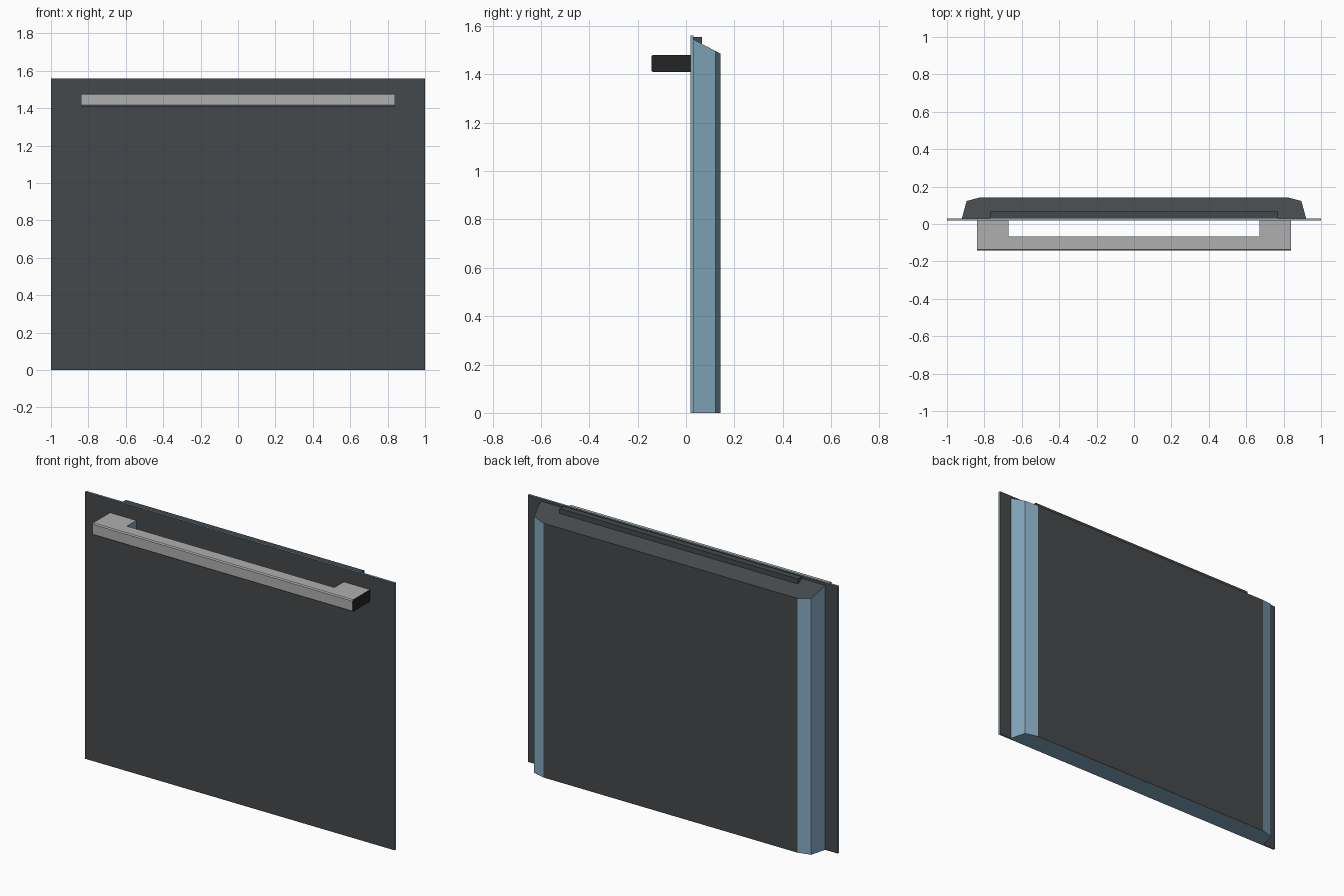
import bpy, bmesh

if "Cube" in bpy.data.objects:
    bpy.data.objects.remove(bpy.data.objects["Cube"])


def material(name, rgb):
    m = bpy.data.materials.new(name)
    m.diffuse_color = (*rgb, 1)
    m.use_nodes = True
    m.node_tree.nodes["Principled BSDF"].inputs["Base Color"].default_value = m.diffuse_color
    return m


DARK = material("dark_enamel", (0.06, 0.065, 0.07))
BLUE = material("blue_steel", (0.23, 0.40, 0.53))
BLACK = material("black_cap", (0.017, 0.017, 0.017))
GREY = material("grey_metal", (0.43, 0.43, 0.43))


def prism(name, outline, z0, top, mats, pick, bevel=None):
    """Extrude an (x, y) outline from z0 up to top(y); pick chooses a material per face."""
    bm = bmesh.new()
    low = [bm.verts.new((x, y, z0)) for x, y in outline]
    high = [bm.verts.new((x, y, top(y))) for x, y in outline]
    bm.faces.new(low)
    bm.faces.new(high)
    n = len(outline)
    for i in range(n):
        j = (i + 1) % n
        bm.faces.new((low[i], low[j], high[j], high[i]))
    bmesh.ops.recalc_face_normals(bm, faces=bm.faces)
    bm.normal_update()
    for f in bm.faces:
        f.material_index = pick(f.normal, f.calc_center_median())
    if bevel:
        edges = [e for e in bm.edges if bevel(e)]
        bmesh.ops.bevel(bm, geom=edges, offset=0.006, segments=1,
                        affect='EDGES', material=0)
    me = bpy.data.meshes.new(name)
    bm.to_mesh(me)
    bm.free()
    for m in mats:
        me.materials.append(m)
    ob = bpy.data.objects.new(name, me)
    bpy.context.collection.objects.link(ob)
    return ob


def mirrored(half):
    return half + [(-x, y) for x, y in reversed(half)]


# Thin front panel with steel edges
prism("front_panel", mirrored([(1, 0.018), (1, 0.03)]), 0, lambda y: 1.56,
      [DARK, BLUE], lambda n, c: 0 if abs(n.y) > 0.9 else 1)

# Inner door body: chamfered sides, sloping top
prism("inner_body", mirrored([(0.92, 0.03), (0.895, 0.123), (0.82, 0.143)]),
      0, lambda y: 1.545 - (y - 0.03) * 0.53,
      [DARK, BLUE], lambda n, c: 0 if n.y > 0.99 or n.z > 0.3 else 1)

# Seal strip along the top behind the panel
prism("top_strip", mirrored([(0.77, 0.03), (0.77, 0.066)]), 1.50,
      lambda y: 1.555, [DARK], lambda n, c: 0)

# Bar handle with two legs and softened long front edges
prism("handle", mirrored([(0.67, -0.068), (0.67, 0.018), (0.84, 0.018), (0.84, -0.143)]),
      1.41, lambda y: 1.48, [GREY, BLUE, BLACK],
      lambda n, c: 2 if abs(c.x) > 0.83 else (1 if abs(n.x) > 0.9 or (n.y > 0.9 and c.y < 0) else 0),
      lambda e: all(v.co.y < -0.14 for v in e.verts) and e.calc_length() > 1)
